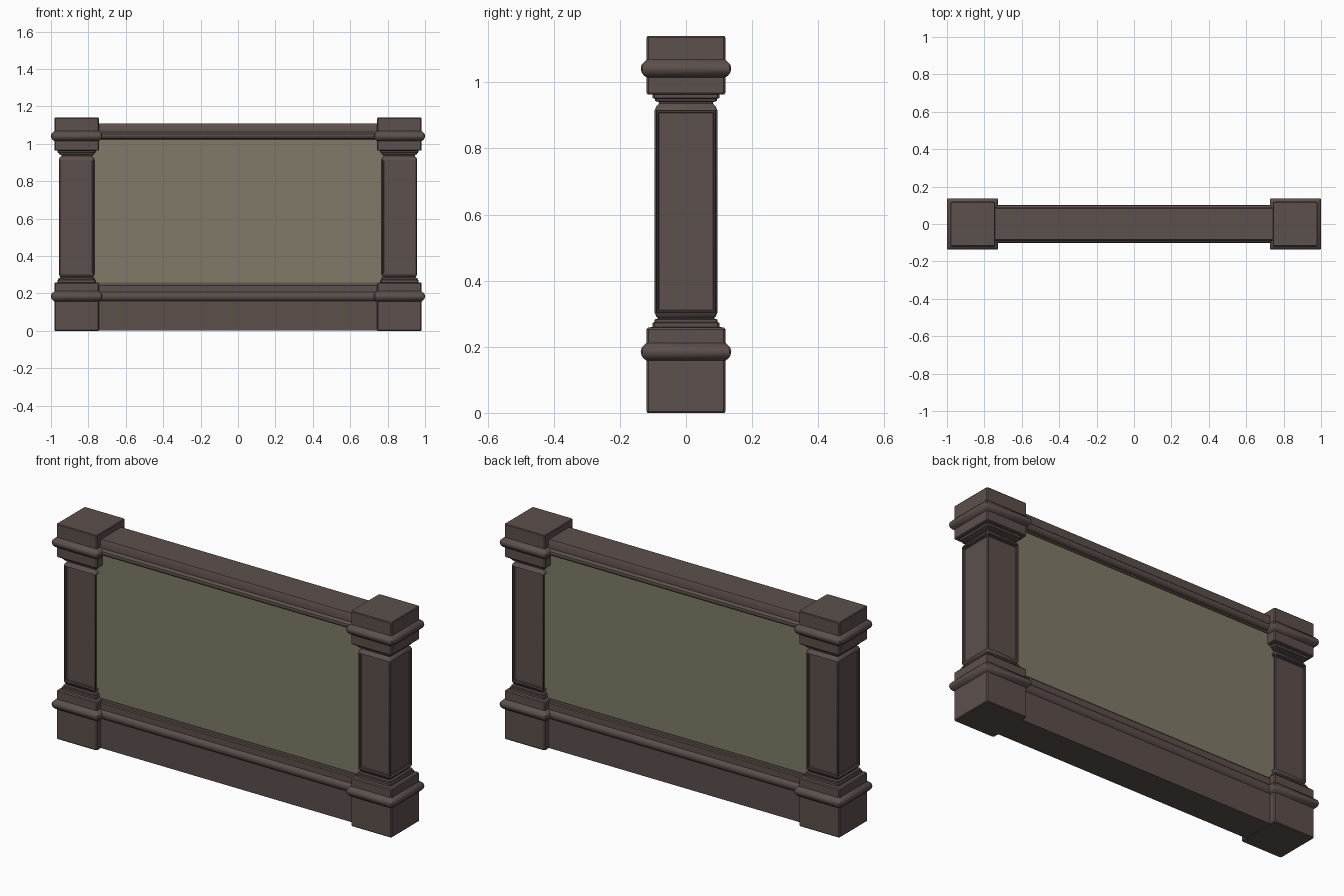
import bpy
import bmesh

cube = bpy.data.objects.get("Cube")
if cube:
    bpy.data.objects.remove(cube, do_unlink=True)


def material(name, rgb):
    m = bpy.data.materials.new(name)
    m.use_nodes = True
    m.diffuse_color = (*rgb, 1)
    m.node_tree.nodes["Principled BSDF"].inputs["Base Color"].default_value = (*rgb, 1)
    return m


BROWN = material("dark brown frame", (0.107, 0.080, 0.072))
OLIVE = material("olive panel", (0.216, 0.195, 0.138))


def finish(bm, name, mat):
    bmesh.ops.recalc_face_normals(bm, faces=bm.faces)
    mesh = bpy.data.meshes.new(name)
    bm.to_mesh(mesh)
    bm.free()
    mesh.materials.append(mat)
    ob = bpy.data.objects.new(name, mesh)
    bpy.context.collection.objects.link(ob)
    bpy.ops.object.select_all(action='DESELECT')
    ob.select_set(True)
    bpy.context.view_layer.objects.active = ob
    bpy.ops.object.shade_smooth_by_angle(angle=0.6)
    return ob


def bulge(base, z, out, h):
    """Rounded moulding on a flat side: (half width, height) points."""
    steps = [(0, -1), (0.45, -0.8), (0.85, -0.45), (1, 0), (0.85, 0.45), (0.4, 0.75), (0, 1)]
    return [(base + out * a, z + h * b) for a, b in steps]


def square_column(name, x, profile, panels=False):
    """Stack of square rings with slightly chamfered corners."""
    bm = bmesh.new()
    rings = []
    c = 0.005
    for r, z in profile:
        s = r - c
        pts = [(s, -r), (r, -s), (r, s), (s, r), (-s, r), (-r, s), (-r, -s), (-s, -r)]
        rings.append([bm.verts.new((x + px, py, z)) for px, py in pts])
    for a, b in zip(rings, rings[1:]):
        for i in range(8):
            j = (i + 1) % 8
            bm.faces.new((a[i], a[j], b[j], b[i]))
    bm.faces.new(rings[0][::-1])
    bm.faces.new(rings[-1])
    if panels:
        # recessed panel with a stepped edge on each of the four sides
        sides = [f for f in bm.faces if f.calc_area() > 0.06]
        for width, depth in ((0.024, 0), (0.003, -0.008), (0.005, 0), (0.003, -0.005)):
            bmesh.ops.inset_individual(bm, faces=sides, thickness=width, depth=depth)
    return finish(bm, name, BROWN)


def rail(name, half):
    """Mirror a half profile front to back and run it between the pillars."""
    bm = bmesh.new()
    loop = [(-y, z) for y, z in half] + [(y, z) for y, z in reversed(half)]
    ends = [[bm.verts.new((x, y, z)) for y, z in loop] for x in (-0.85, 0.85)]
    n = len(loop)
    for i in range(n):
        j = (i + 1) % n
        bm.faces.new((ends[0][i], ends[0][j], ends[1][j], ends[1][i]))
    bm.faces.new(ends[0][::-1])
    bm.faces.new(ends[1])
    return finish(bm, name, BROWN)


# Pillar profiles
base = ([(0.116, 0), (0.119, 0.004)] + bulge(0.119, 0.185, 0.018, 0.027)
        + [(0.119, 0.253), (0.115, 0.258), (0.101, 0.260), (0.101, 0.272),
           (0.096, 0.275), (0.096, 0.282), (0.086, 0.285), (0.086, 0.300)])
shaft = [(0.084, 0.286), (0.090, 0.292), (0.095, 0.303),
         (0.095, 0.915), (0.090, 0.927), (0.082, 0.936)]
cap = ([(0.082, 0.928), (0.082, 0.940), (0.094, 0.944), (0.094, 0.950), (0.101, 0.953),
        (0.101, 0.963), (0.116, 0.964), (0.119, 0.968)]
       + bulge(0.119, 1.042, 0.018, 0.027) + [(0.119, 1.136), (0.116, 1.14)])

for side, x in (("left", 0.863), ("right", -0.863)):
    square_column(side + "_pillar_base", x, base)
    square_column(side + "_pillar_shaft", x, shaft, panels=True)
    square_column(side + "_pillar_cap", x, cap)

# Rails between the pillars
rail("lower_rail", [(0.086, 0.003)] + bulge(0.088, 0.185, 0.014, 0.024)
     + [(0.088, 0.242), (0.084, 0.247), (0.076, 0.249), (0.074, 0.258)])
rail("upper_rail", [(0.074, 1.020), (0.078, 1.026)] + bulge(0.088, 1.045, 0.014, 0.018)
     + [(0.088, 1.102), (0.084, 1.108)])

# Flat infill panel
bm = bmesh.new()
bmesh.ops.create_cube(bm, size=1)
for v in bm.verts:
    v.co = (v.co.x * 1.64, v.co.y * 0.14, 0.64 + v.co.z * 0.82)
finish(bm, "infill_panel", OLIVE)
